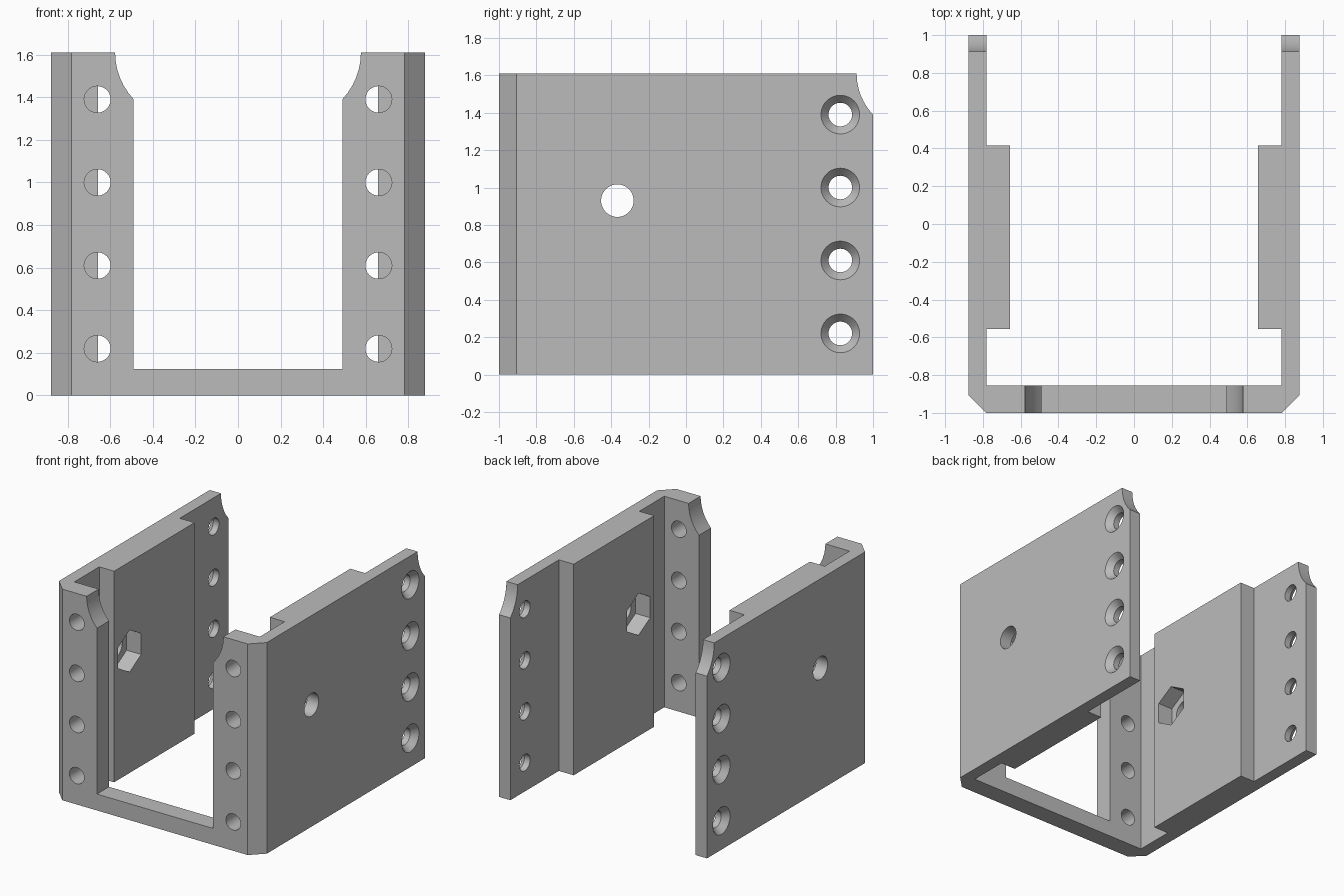
import bpy
import bmesh
import math
from mathutils import Vector

cube = bpy.data.objects.get("Cube")
if cube:
    bpy.data.objects.remove(cube, do_unlink=True)

HALF_W, HALF_L, HEIGHT = 0.877, 1.0, 1.61
INNER, PAD, CHAMFER = 0.782, 0.657, 0.095
HOLE_HEIGHTS = [0.22 + 0.39 * i for i in range(4)]

grey = bpy.data.materials.new("plain grey")
grey.use_nodes = True
grey.diffuse_color = (0.5, 0.5, 0.5, 1)
grey.node_tree.nodes["Principled BSDF"].inputs["Base Color"].default_value = grey.diffuse_color


def loft(name, start, end):
    """Closed solid between two matching loops of points."""
    bm = bmesh.new()
    a = [bm.verts.new(p) for p in start]
    b = [bm.verts.new(p) for p in end]
    n = len(a)
    bm.faces.new(a)
    bm.faces.new(b[::-1])
    for i in range(n):
        j = (i + 1) % n
        bm.faces.new((a[j], a[i], b[i], b[j]))
    bmesh.ops.recalc_face_normals(bm, faces=bm.faces)
    mesh = bpy.data.meshes.new(name)
    bm.to_mesh(mesh)
    bm.free()
    mesh.materials.append(grey)
    obj = bpy.data.objects.new(name, mesh)
    bpy.context.collection.objects.link(obj)
    return obj


def ring(axis, at, u, z, r, sides=48, turn=0.0):
    """Circle or polygon facing along x or y."""
    pts = []
    for i in range(sides):
        t = turn + math.tau * i / sides
        c, h = u + r * math.cos(t), z + r * math.sin(t)
        pts.append(Vector((at, c, h) if axis == "x" else (c, at, h)))
    return pts


def cut(target, cutter):
    cutter.hide_render = True
    mod = target.modifiers.new("cut", "BOOLEAN")
    mod.operation = "DIFFERENCE"
    mod.solver = "EXACT"
    mod.object = cutter
    bpy.context.view_layer.objects.active = target
    bpy.ops.object.modifier_apply(modifier=mod.name)
    bpy.data.objects.remove(cutter, do_unlink=True)


# U-shaped bracket body: chamfered front corners, padded inner side walls
half = [(HALF_W - CHAMFER, -HALF_L), (HALF_W, CHAMFER - HALF_L), (HALF_W, HALF_L),
        (INNER, HALF_L), (INNER, 0.415), (PAD, 0.415), (PAD, -0.555),
        (INNER, -0.555), (INNER, -0.855)]
outline = half + [(-x, y) for x, y in reversed(half)]
body = loft("bracket_body", [(x, y, 0) for x, y in outline],
            [(x, y, HEIGHT) for x, y in outline])

# Hollow curve that trims the top corners: (sideways, drop from top)
R = 0.32
SWEEP = math.asin(0.22 / R)
curve = [(R * (1 - math.cos(SWEEP * i / 6)), R * math.sin(SWEEP * i / 6)) for i in range(7)]

# Front window, flared at the top
edge = [(0.577, HEIGHT + 0.1)] + [(0.577 - s, HEIGHT - d) for s, d in curve] + [(0.49, 0.125)]
window = edge + [(-x, z) for x, z in reversed(edge)]
cut(body, loft("window_cutter", [(x, -1.1, z) for x, z in window],
               [(x, -0.7, z) for x, z in window]))

# Trimmed rear top corners of both side walls
corner = [(0.912, HEIGHT + 0.1)] + [(0.912 + s, HEIGHT - d) for s, d in curve]
corner += [(1.1, HEIGHT - 0.22), (1.1, HEIGHT + 0.1)]
cut(body, loft("corner_cutter", [(-1, y, z) for y, z in corner],
               [(1, y, z) for y, z in corner]))

# Screw holes: plain in the front posts, countersunk in the side walls
for z in HOLE_HEIGHTS:
    cut(body, loft("side_hole_cutter", ring("x", -1, 0.825, z, 0.063),
                   ring("x", 1, 0.825, z, 0.063)))
    for s in (-1, 1):
        cut(body, loft("front_hole_cutter", ring("y", -1.1, s * 0.66, z, 0.062),
                       ring("y", -0.7, s * 0.66, z, 0.062)))
        cut(body, loft("countersink_cutter", ring("x", s * (HALF_W + 0.01), 0.825, z, 0.112),
                       ring("x", s * (HALF_W - 0.05), 0.825, z, 0.06)))

# Bolt hole through both pads with a hexagonal nut pocket on the inside
cut(body, loft("bolt_cutter", ring("x", -1, -0.367, 0.93, 0.087),
               ring("x", 1, -0.367, 0.93, 0.087)))
for s in (-1, 1):
    cut(body, loft("nut_cutter", ring("x", s * 0.6, -0.367, 0.93, 0.16, 6, math.pi / 6),
                   ring("x", s * 0.78, -0.367, 0.93, 0.16, 6, math.pi / 6)))

# Smooth round holes, crisp edges
bpy.ops.object.select_all(action="DESELECT")
body.select_set(True)
bpy.context.view_layer.objects.active = body
bpy.ops.object.shade_smooth_by_angle(angle=math.radians(25))
